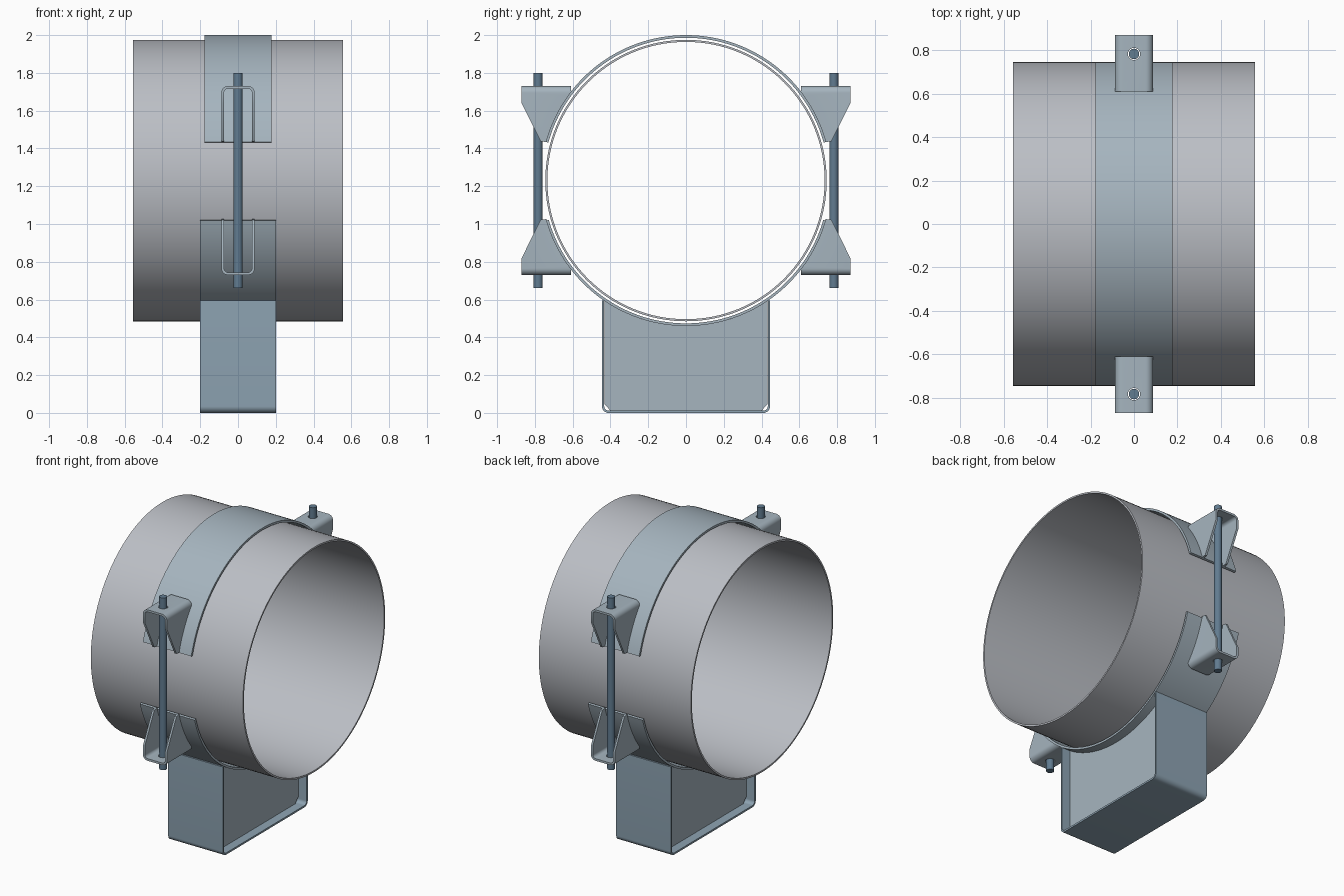
import bpy, bmesh
from math import sin, cos, radians, pi

if "Cube" in bpy.data.objects:
    bpy.data.objects.remove(bpy.data.objects["Cube"])

CZ = 1.23            # height of the pipe axis
R_STRAP = 0.77       # outer radius of the clamp straps


def material(name, rgb):
    m = bpy.data.materials.new(name)
    m.diffuse_color = (*rgb, 1)
    m.use_nodes = True
    m.node_tree.nodes["Principled BSDF"].inputs["Base Color"].default_value = m.diffuse_color
    return m


PIPE = material("pipe_grey", (0.50, 0.52, 0.56))
STEEL = material("steel_blue_grey", (0.38, 0.46, 0.52))
BASE = material("base_blue", (0.27, 0.37, 0.45))
ROD = material("rod_blue", (0.12, 0.20, 0.28))


def finish(name, bm, mat):
    bmesh.ops.recalc_face_normals(bm, faces=bm.faces)
    me = bpy.data.meshes.new(name)
    bm.to_mesh(me)
    bm.free()
    ob = bpy.data.objects.new(name, me)
    bpy.context.collection.objects.link(ob)
    ob.location.z = CZ               # all profiles are relative to the pipe axis
    if mat:
        me.materials.append(mat)
    return ob


def at(axis, p, t):
    return {"X": (t, p[0], p[1]), "Y": (p[0], t, p[1]), "Z": (p[0], p[1], t)}[axis]


def prism(name, pts, axis, a, b, mat=None):
    """Solid outline extruded from a to b."""
    bm = bmesh.new()
    lo = [bm.verts.new(at(axis, p, a)) for p in pts]
    hi = [bm.verts.new(at(axis, p, b)) for p in pts]
    bm.faces.new(lo)
    bm.faces.new(hi)
    for i in range(len(pts)):
        j = (i + 1) % len(pts)
        bm.faces.new((lo[i], lo[j], hi[j], hi[i]))
    return finish(name, bm, mat)


def band(name, outer, inner, axis, a, b, mat=None, closed=False):
    """Sheet between two matching profiles, extruded from a to b."""
    bm = bmesh.new()
    rows = [[bm.verts.new(at(axis, p, t)) for p, t in
             ((o, a), (o, b), (i, b), (i, a))] for o, i in zip(outer, inner)]
    n = len(rows)
    for k in range(n if closed else n - 1):
        r, s = rows[k], rows[(k + 1) % n]
        for c in range(4):
            d = (c + 1) % 4
            bm.faces.new((r[c], r[d], s[d], s[c]))
    if not closed:
        bm.faces.new(rows[0])
        bm.faces.new(rows[-1])
    return finish(name, bm, mat)


def arc(r, a0, a1, n, c=(0, 0)):
    return [(c[0] + r * cos(radians(a0 + (a1 - a0) * i / n)),
             c[1] + r * sin(radians(a0 + (a1 - a0) * i / n))) for i in range(n + 1)]


def u_shape(w, bottom, top, r, t):
    """Outer and inner outline of a U with rounded corners."""
    def line(d):
        return ([(-w + d, top)] + arc(r - d, 180, 270, 8, (-w + r, bottom + r))
                + arc(r - d, 270, 360, 8, (w - r, bottom + r)) + [(w - d, top)])
    return line(0), line(t)


def smooth(ob):
    bpy.ops.object.select_all(action="DESELECT")
    ob.select_set(True)
    bpy.context.view_layer.objects.active = ob
    bpy.ops.object.shade_smooth_by_angle(angle=radians(30))


def cut(ob, tool, op):
    m = ob.modifiers.new(op, "BOOLEAN")
    m.operation, m.object, m.solver = op, tool, "EXACT"
    bpy.context.view_layer.objects.active = ob
    bpy.ops.object.modifier_apply(modifier=m.name)
    bpy.data.objects.remove(tool)


def mirror(ob, axes):
    m = ob.modifiers.new("mirror", "MIRROR")
    for i in range(3):
        m.use_axis[i] = i in axes
    m.use_mirror_merge = False


# pipe
pipe = band("pipe", arc(0.745, 0, 360, 128)[:-1], arc(0.734, 0, 360, 128)[:-1],
            "X", -0.557, 0.557, PIPE, closed=True)

# upper and lower clamp straps
upper = band("upper_strap", arc(R_STRAP, 15.4, 164.6, 80), arc(0.756, 15.4, 164.6, 80),
             "X", -0.177, 0.177, STEEL)
lower = band("lower_strap", arc(R_STRAP, 196, 344, 80), arc(0.756, 196, 344, 80),
             "X", -0.2, 0.2, STEEL)

# base: bent U channel
channel = band("base_channel", *u_shape(0.445, -CZ, 0.594 - CZ, 0.035, 0.012),
               "X", -0.2, 0.2, BASE)

# two web plates inside the channel, corners clipped, top following the strap
web_arc = arc(R_STRAP, 304.1, 235.9, 40)
zb = 0.012 - CZ
web = prism("base_web_plates",
            web_arc + [(-0.432, zb + 0.035), (-0.4, zb), (0.4, zb), (0.432, zb + 0.035)],
            "X", 0.128, 0.14, STEEL)
mirror(web, [0])

# clamp lugs: folded U, trimmed to the tapered side profile, drilled for the rod
outer, inner = [[(x, -z) for x, z in line] for line in u_shape(0.088, -0.5, 0.0, 0.035, 0.014)]
lug = band("clamp_lugs", outer, inner, "Y", 0.5, 1.0, STEEL)
side = prism("lug_trim", [(0.61, 0.6), (0.87, 0.6), (0.87, 0.41), (0.77, 0.208)]
             + arc(R_STRAP - 0.003, 15.4, 37.4, 16), "X", -0.3, 0.3)
cut(lug, side, "INTERSECT")
cut(lug, prism("lug_hole", arc(0.028, 0, 360, 32, (0, 0.783))[:-1], "Z", 0.4, 0.6), "DIFFERENCE")
mirror(lug, [1, 2])

# tie rods
rod = prism("tie_rods", arc(0.024, 0, 360, 32, (0, 0.783))[:-1], "Z", -0.57, 0.57, ROD)
mirror(rod, [1])

for ob in (pipe, upper, lower, channel, lug, rod):
    smooth(ob)
